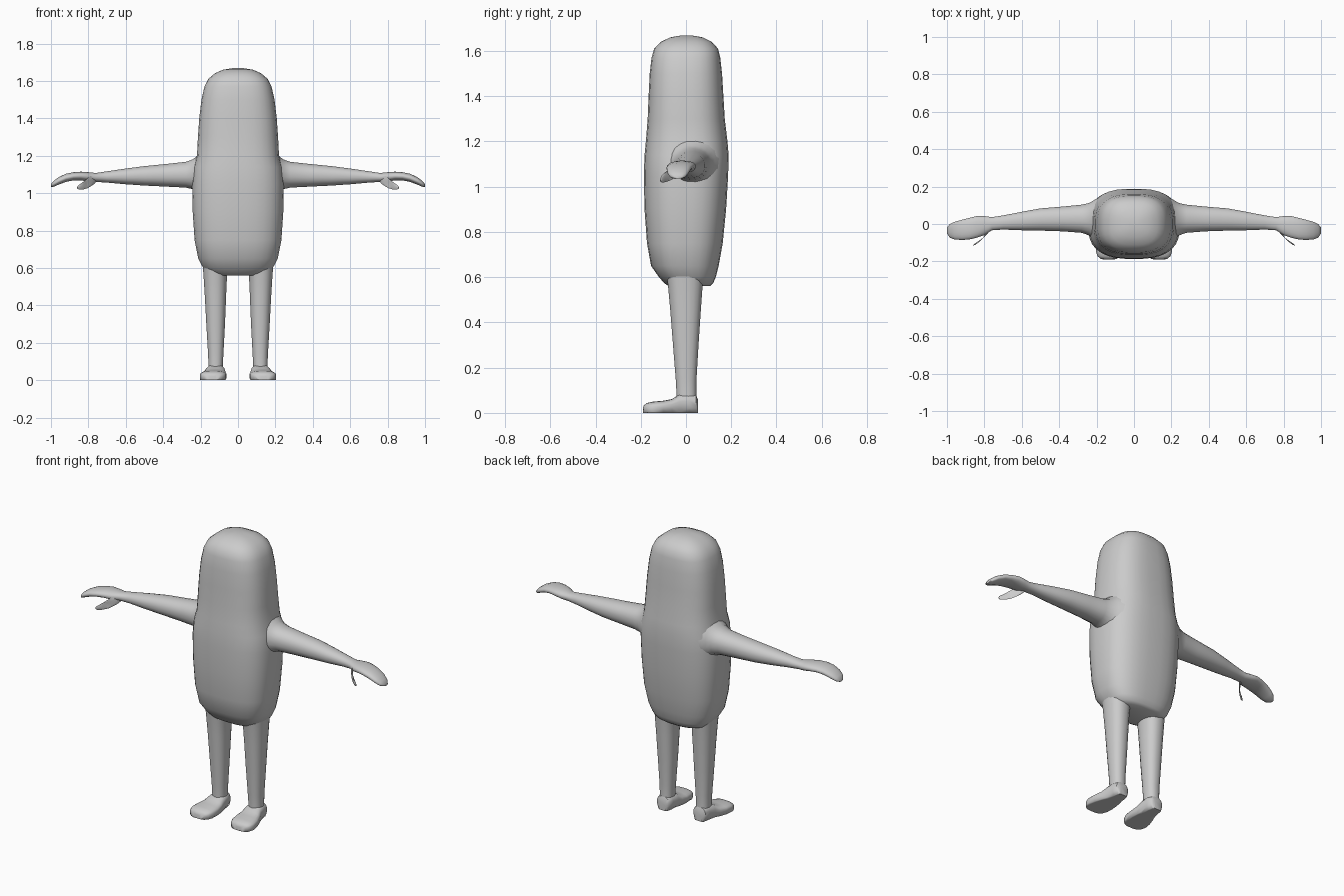
import bpy, bmesh, math
from mathutils import Vector

grey = bpy.data.materials.new("plain_grey")
grey.diffuse_color = (0.6, 0.6, 0.6, 1)


def spow(v, p):
    return math.copysign(abs(v) ** p, v)


def loft(name, rings, sides=24, square=2.0, mirror=False, angle=50):
    """Skin rings of (centre, half-axis u, half-axis v) into a closed rounded tube."""
    bm = bmesh.new()
    loops = []
    for c, u, v in rings:
        c, u, v = Vector(c), Vector(u), Vector(v)
        loop = []
        for i in range(sides):
            a = 2 * math.pi * (i + 0.5) / sides
            loop.append(bm.verts.new(c + u * spow(math.cos(a), 2 / square)
                                     + v * spow(math.sin(a), 2 / square)))
        loops.append(loop)
    for a, b in zip(loops, loops[1:]):
        for i in range(sides):
            j = (i + 1) % sides
            bm.faces.new((a[i], a[j], b[j], b[i]))
    bm.faces.new(loops[0])
    bm.faces.new(loops[-1])
    bmesh.ops.recalc_face_normals(bm, faces=bm.faces)
    mesh = bpy.data.meshes.new(name)
    bm.to_mesh(mesh)
    bm.free()
    mesh.materials.append(grey)
    ob = bpy.data.objects.new(name, mesh)
    bpy.context.collection.objects.link(ob)
    bpy.ops.object.select_all(action='DESELECT')
    ob.select_set(True)
    bpy.context.view_layer.objects.active = ob
    bpy.ops.object.shade_smooth_by_angle(angle=math.radians(angle))
    if mirror:
        ob.modifiers.new("mirror", 'MIRROR').use_axis[0] = True
    return ob


def upright(rows):
    """Rows of z, x min, x max, y min, y max."""
    return [(((x0 + x1) / 2, (y0 + y1) / 2, z), ((x1 - x0) / 2, 0, 0), (0, (y1 - y0) / 2, 0))
            for z, x0, x1, y0, y1 in rows]


def sideways(rows):
    """Rows of x, y min, y max, z min, z max."""
    return [((x, (y0 + y1) / 2, (z0 + z1) / 2), (0, (y1 - y0) / 2, 0), (0, 0, (z1 - z0) / 2))
            for x, y0, y1, z0, z1 in rows]


def forward(rows):
    """Rows of y, x min, x max, z min, z max."""
    return [(((x0 + x1) / 2, y, (z0 + z1) / 2), ((x1 - x0) / 2, 0, 0), (0, 0, (z1 - z0) / 2))
            for y, x0, x1, z0, z1 in rows]


# Capsule body and head in one: z, half width, y back and front
body = [(.56, .13, -.075, .105), (.572, .165, -.095, .12), (.60, .187, -.12, .132),
        (.65, .213, -.155, .145), (.75, .233, -.173, .163), (.90, .243, -.184, .178),
        (1.05, .246, -.187, .187), (1.14, .238, -.184, .189), (1.20, .220, -.178, .184),
        (1.30, .215, -.170, .172), (1.40, .208, -.166, .166), (1.50, .196, -.161, .160),
        (1.57, .180, -.153, .152), (1.61, .160, -.141, .142), (1.64, .125, -.112, .115),
        (1.66, .080, -.070, .075), (1.668, .030, -.025, .028)]
loft("body", upright([(z, -w, w, a, b) for z, w, a, b in body]), 32, 2.7)

# Arm with flared shoulder, tapering into a drooping mitten hand
loft("arm", sideways([
    (.18, -.11, .15, .97, 1.235), (.215, -.085, .128, 1.00, 1.205),
    (.24, -.062, .113, 1.02, 1.182), (.28, -.048, .104, 1.029, 1.168),
    (.38, -.040, .094, 1.034, 1.157), (.50, -.036, .084, 1.040, 1.145),
    (.60, -.034, .066, 1.047, 1.132), (.70, -.030, .046, 1.056, 1.117),
    (.76, -.034, .037, 1.060, 1.108), (.80, -.060, .043, 1.062, 1.112),
    (.84, -.074, .043, 1.068, 1.115), (.88, -.083, .033, 1.068, 1.112),
    (.92, -.086, .023, 1.060, 1.104), (.96, -.083, .012, 1.045, 1.085),
    (.985, -.073, .000, 1.034, 1.066), (1.0, -.050, -.018, 1.033, 1.048)]),
    20, 2.2, True)

# Hooked thumb below the hand
loft("thumb", [((x, y, z), (r * .7, -r * .7, 0), (0, 0, r * .85)) for x, y, z, r in
               [(.765, -.015, 1.083, .026), (.785, -.050, 1.066, .030),
                (.808, -.077, 1.049, .027), (.832, -.096, 1.037, .021),
                (.848, -.105, 1.031, .015), (.856, -.109, 1.029, .007)]],
     12, 2.0, True)

# Tapered leg
loft("leg", upright([
    (.62, .050, .190, -.088, .080), (.56, .058, .185, -.080, .074),
    (.45, .063, .178, -.070, .066), (.30, .069, .170, -.058, .056),
    (.15, .077, .161, -.046, .047), (.08, .081, .158, -.042, .046),
    (.03, .080, .160, -.042, .048)]), 20, 2.3, True)

# Foot with flat sole, heel and rounded toe
foot = loft("foot", forward([
    (.053, .093, .145, .005, .058), (.045, .080, .160, .002, .080),
    (.015, .073, .166, .000, .088), (-.030, .068, .174, .000, .082),
    (-.060, .064, .186, .000, .062), (-.100, .060, .200, .000, .054),
    (-.145, .063, .205, .000, .050), (-.172, .074, .196, .000, .044),
    (-.186, .092, .178, .000, .034), (-.191, .110, .160, .003, .022)]),
    20, 2.5, True)
for v in foot.data.vertices:   # press the lower part onto the ground
    if v.co.z < .02:
        v.co.z = max(0, (v.co.z - .012) * .5)
